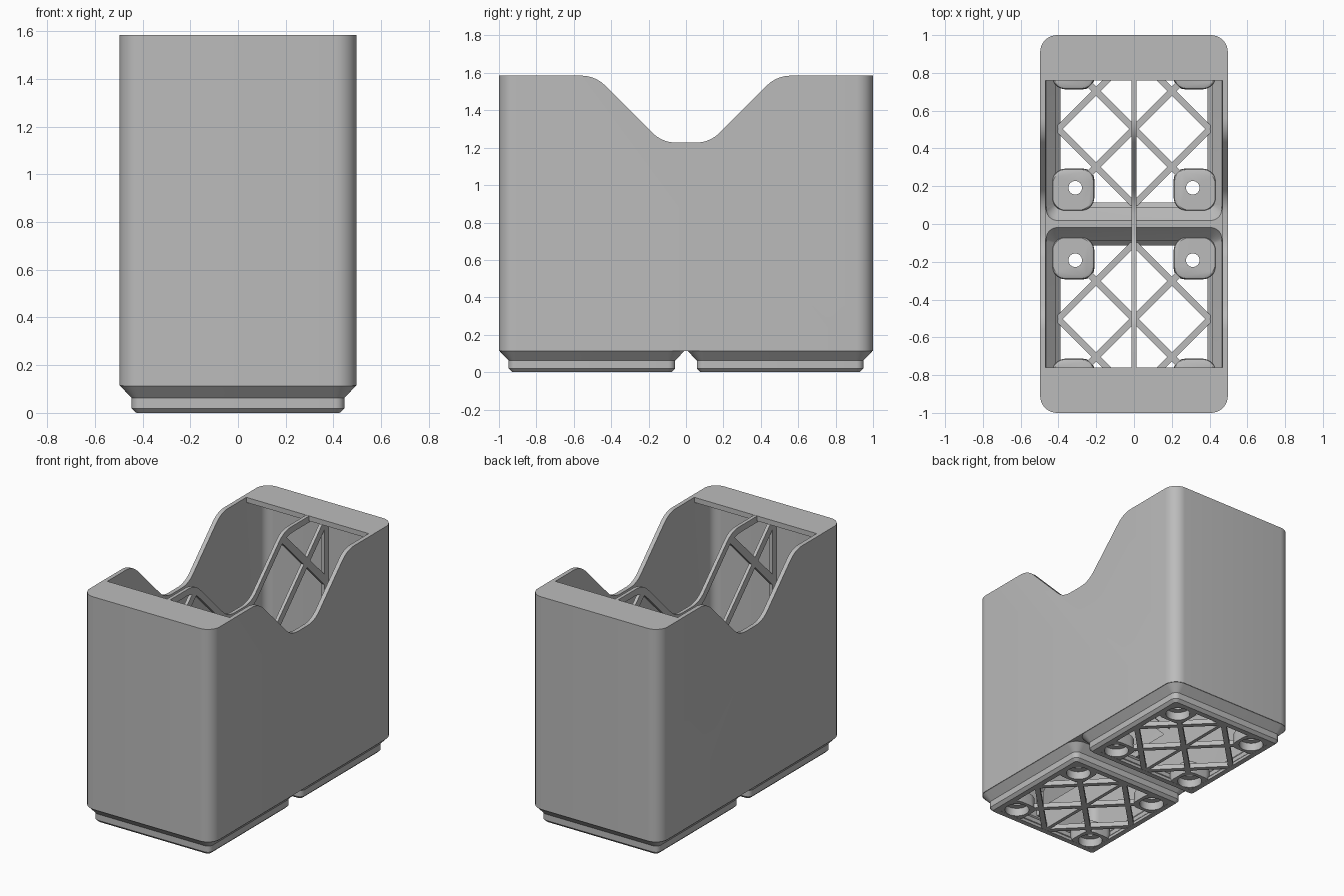
import bpy, bmesh, math
from mathutils import Vector, Matrix

cube = bpy.data.objects.get("Cube")
if cube:
    bpy.data.objects.remove(cube, do_unlink=True)

grey = bpy.data.materials.new("light grey plastic")
grey.use_nodes = True
grey.diffuse_color = (0.5, 0.5, 0.5, 1)
grey.node_tree.nodes["Principled BSDF"].inputs["Base Color"].default_value = (0.5, 0.5, 0.5, 1)

UNIT = 0.503      # distance of each foot centre from the middle
TOP = 1.585
DIP = 1.227
THIN = 0.024      # divider thickness


def finish(name, bm):
    bmesh.ops.recalc_face_normals(bm, faces=bm.faces)
    mesh = bpy.data.meshes.new(name)
    bm.to_mesh(mesh)
    bm.free()
    mesh.materials.append(grey)
    obj = bpy.data.objects.new(name, mesh)
    bpy.context.collection.objects.link(obj)
    return obj


def fillet(points, radii, steps=8):
    """Round the corners of a 2D polygon."""
    out = []
    pts = [Vector(p) for p in points]
    for i, p in enumerate(pts):
        r = radii[i]
        if r == 0:
            out.append(p)
            continue
        a = (pts[i - 1] - p).normalized()
        b = (pts[(i + 1) % len(pts)] - p).normalized()
        half = a.angle(b) / 2
        centre = p + (a + b).normalized() * r / math.sin(half)
        v0 = p + a * r / math.tan(half) - centre
        v1 = p + b * r / math.tan(half) - centre
        th = v0.angle(v1)
        for k in range(steps + 1):
            f = k / steps
            out.append(centre + (v0 * math.sin((1 - f) * th) + v1 * math.sin(f * th)) / math.sin(th))
    return out


def loft(name, sections):
    """Stack rounded rectangles given as (z, x0, x1, y0, y1, radius)."""
    bm = bmesh.new()
    rings = []
    for z, x0, x1, y0, y1, r in sections:
        ring = fillet([(x0, y0), (x1, y0), (x1, y1), (x0, y1)], [r] * 4)
        rings.append([bm.verts.new((p.x, p.y, z)) for p in ring])
    for low, high in zip(rings, rings[1:]):
        for i in range(len(low)):
            bm.faces.new((low[i - 1], low[i], high[i], high[i - 1]))
    bm.faces.new(rings[0])
    bm.faces.new(rings[-1])
    return finish(name, bm)


def side_profile(name, end, bottom, inset, half):
    """Side outline with the dipped top, extruded across x."""
    hi, lo = TOP - inset, DIP - inset
    y_hi, y_lo = 0.485 + 0.414 * inset, 0.127 + 0.414 * inset
    pts = [(-end, bottom), (end, bottom), (end, hi), (y_hi, hi), (y_lo, lo),
           (-y_lo, lo), (-y_hi, hi), (-end, hi)]
    outline = fillet(pts, [0, 0, 0, 0.18, 0.18, 0.18, 0.18, 0])
    bm = bmesh.new()
    a = [bm.verts.new((-half, p.x, p.y)) for p in outline]
    b = [bm.verts.new((half, p.x, p.y)) for p in outline]
    for i in range(len(a)):
        bm.faces.new((a[i - 1], a[i], b[i], b[i - 1]))
    bm.faces.new(a)
    bm.faces.new(b)
    return finish(name, bm)


def add_box(bm, size, place):
    bmesh.ops.create_cube(bm, size=1, matrix=place @ Matrix.Diagonal((*size, 1)))


def boolean(obj, other, op):
    mod = obj.modifiers.new(op, 'BOOLEAN')
    mod.operation, mod.solver, mod.object = op, 'EXACT', other
    bpy.context.view_layer.objects.active = obj
    bpy.ops.object.modifier_apply(modifier=mod.name)
    bpy.data.objects.remove(other, do_unlink=True)


def cylinder(radius, x, y, z0, z1):
    bm = bmesh.new()
    bmesh.ops.create_cone(bm, cap_ends=True, segments=32, radius1=radius, radius2=radius,
                          depth=z1 - z0, matrix=Matrix.Translation((x, y, (z0 + z1) / 2)))
    return finish("drill", bm)


def rect(z, hx, y0, y1, r):
    return (z, -hx, hx, y0, y1, r)


# Outer shell with the dip across the long sides
shell = loft("bin_shell", [rect(z, 0.497, -1, 1, 0.09) for z in (0.114, 1.7)])
boolean(shell, side_profile("dip_outline", 1.2, -0.2, 0, 0.7), 'INTERSECT')

# Two stepped feet
for s in (-1, 1):
    steps = [(0, 0.426, 0.02), (0.019, 0.4455, 0.038), (0.062, 0.4455, 0.038),
             (0.113, 0.494, 0.087), (0.13, 0.49, 0.085)]
    foot = loft("foot", [rect(z, h, s * UNIT - h, s * UNIT + h, r) for z, h, r in steps])
    boolean(shell, foot, 'UNION')

# Hollow interior, leaving a shelf plate at each end of the top
boolean(shell, loft("cavity", [rect(z, 0.468, -0.971, 0.971, 0.06) for z in (0.146, 1.55)]), 'DIFFERENCE')
boolean(shell, loft("mouth", [rect(z, 0.468, -0.76, 0.76, 0.002) for z in (1.4, 1.8)]), 'DIFFERENCE')

# Hollow feet, open below, with a ridge left between them
for s in (-1, 1):
    steps = [(-0.05, 0.39, 0.39, 0.01), (0.02, 0.39, 0.39, 0.01), (0.046, 0.416, 0.416, 0.02),
             (0.075, 0.416, 0.416, 0.02), (0.125, 0.465, 0.465, 0.06), (0.15, 0.465, 0.488, 0.06)]
    sections = []
    for z, h, inner, r in steps:
        ends = sorted((s * (UNIT - inner), s * (UNIT + h)))
        sections.append(rect(z, h, *ends, r))
    boolean(shell, loft("foot_cavity", sections), 'DIFFERENCE')


def mirror(obj, axes, about=None):
    mod = obj.modifiers.new("Mirror", 'MIRROR')
    mod.use_axis = axes
    mod.use_mirror_merge = False
    mod.mirror_object = about


# Corner bosses with a magnet pocket below and a screw hole through
steps = [(0.001, 0.21, 0.415), (0.03, 0.21, 0.433), (0.082, 0.21, 0.433),
         (0.09, 0.214, 0.432), (0.095, 0.223, 0.43)]
boss = loft("magnet_boss", [(z, a, b, a, b, 0.07 if z > 0.02 else 0.06) for z, a, b in steps])
boolean(boss, cylinder(0.078, 0.311, 0.311, -0.05, 0.057), 'DIFFERENCE')
boolean(boss, cylinder(0.036, 0.311, 0.311, 0.03, 0.2), 'DIFFERENCE')
boss.location.y = UNIT
mirror(boss, (True, True, False))
mirror(boss, (False, True, False), shell)

# Diagonal floor lattice in each foot, with a rib under the divider
bm = bmesh.new()
for c in (-0.4, 0, 0.4):
    length = (0.8 - abs(c) if c else 0.48) * math.sqrt(2)
    for s in (-1, 1):
        place = Matrix.Translation((c / 2, s * c / 2, 0.0175)) @ Matrix.Rotation(-s * math.pi / 4, 4, 'Z')
        add_box(bm, (length, 0.034, 0.033), place)
add_box(bm, (THIN, 0.8, 0.16), Matrix.Translation((0, 0, 0.081)))
lattice = finish("floor_lattice", bm)
lattice.location.y = UNIT
mirror(lattice, (False, True, False), shell)

# Central divider frame
frame = side_profile("divider_frame", 0.975, 0.135, 0.001, THIN / 2)
boolean(frame, side_profile("frame_window", 0.93, 0.18, 0.045, 0.1), 'DIFFERENCE')

# Diagonal braces inside the divider frame
braces = []
for c in (-0.21, 0.53, 1.27, 2.01):
    for s in (-1, 1):
        bm = bmesh.new()
        add_box(bm, (0.1, 4, 0.05), Matrix.Translation((0, 0, c)) @ Matrix.Rotation(s * math.pi / 4, 4, 'X'))
        brace = finish("divider_brace", bm)
        boolean(brace, side_profile("brace_limit", 0.972, 0.14, 0.01, THIN / 2 - 0.001), 'INTERSECT')
        braces.append(brace)

# Smooth the rounded corners, keep real edges sharp
parts = [shell, boss, lattice, frame] + braces
bpy.ops.object.select_all(action='DESELECT')
for obj in parts:
    obj.select_set(True)
bpy.context.view_layer.objects.active = shell
bpy.ops.object.shade_smooth_by_angle(angle=math.radians(30))
